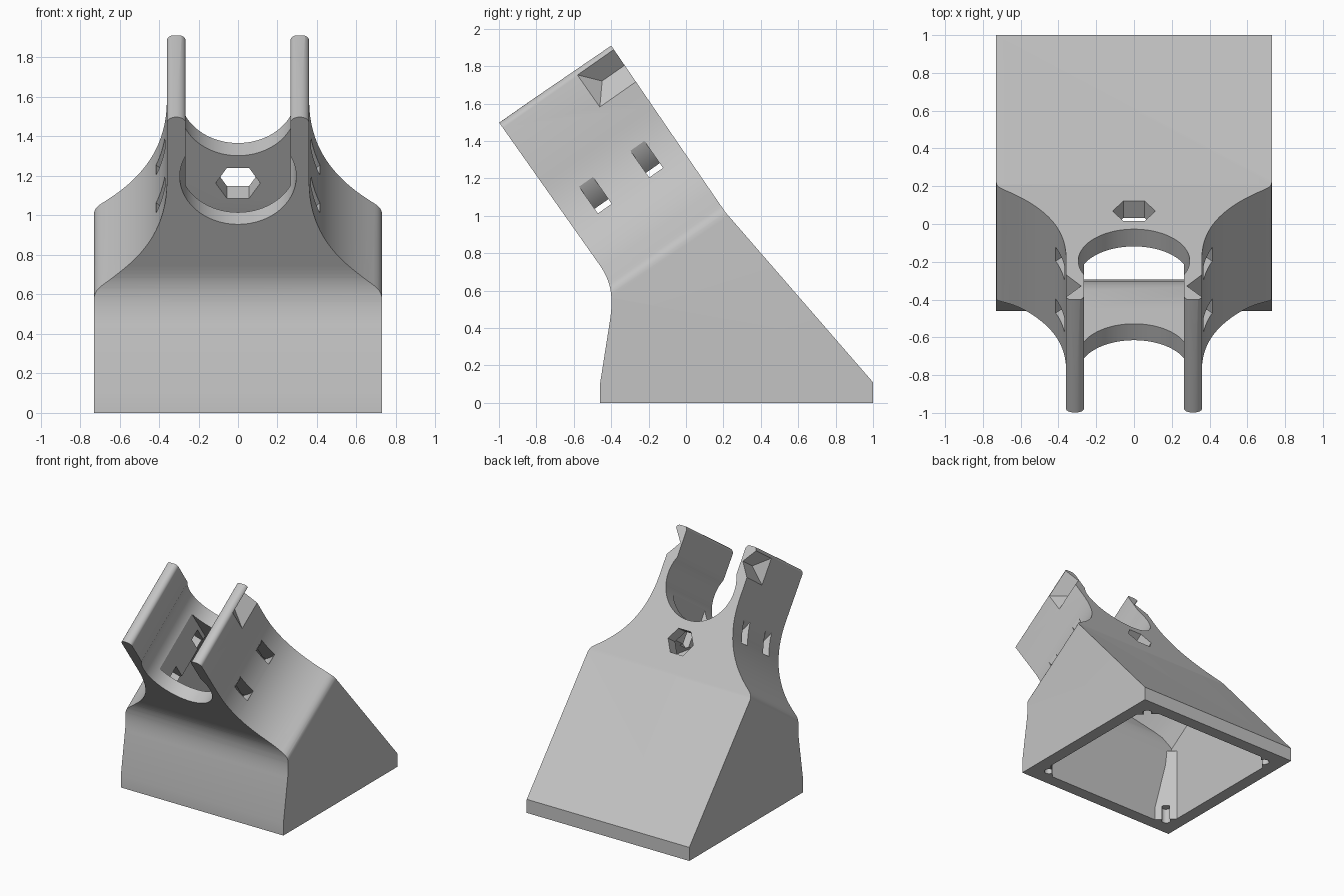
import bpy, bmesh, math
from mathutils import Vector
from mathutils.geometry import interpolate_bezier

cube = bpy.data.objects.get("Cube")
if cube:
    bpy.data.objects.remove(cube, do_unlink=True)

TILT = math.radians(35)
C, S = math.cos(TILT), math.sin(TILT)


# Coordinate frames: side outline, tilted clip section, plan
def side(p, h):
    return (h, p[0], p[1])


def clip(p, h):
    return (p[0], C * h - S * p[1], S * h + C * p[1])


def plan(p, h):
    return (p[0], p[1], h)


def finish(name, bm):
    bmesh.ops.recalc_face_normals(bm, faces=bm.faces)
    mesh = bpy.data.meshes.new(name)
    bm.to_mesh(mesh)
    bm.free()
    ob = bpy.data.objects.new(name, mesh)
    bpy.context.collection.objects.link(ob)
    return ob


def prism(name, pts, frame, lo, hi):
    bm = bmesh.new()
    a = [bm.verts.new(frame(p, lo)) for p in pts]
    b = [bm.verts.new(frame(p, hi)) for p in pts]
    bm.faces.new(a)
    bm.faces.new(b)
    for i in range(len(pts)):
        j = (i + 1) % len(pts)
        bm.faces.new((a[i], a[j], b[j], b[i]))
    return finish(name, bm)


def combine(target, other, operation):
    mod = target.modifiers.new("cut", 'BOOLEAN')
    mod.operation = operation
    mod.solver = 'EXACT'
    mod.object = other
    dg = bpy.context.evaluated_depsgraph_get()
    dg.update()
    mesh = bpy.data.meshes.new_from_object(target.evaluated_get(dg))
    target.modifiers.clear()
    target.data = mesh
    bpy.data.objects.remove(other, do_unlink=True)


def bezier(p, q, r, s, n):
    return [tuple(v) for v in interpolate_bezier(*[Vector(k) for k in (p, q, r, s)], n)]


def arc(cx, cy, rx, ry, start, end, n):
    out = []
    for i in range(n + 1):
        t = math.radians(start + (end - start) * i / n)
        out.append((cx + rx * math.cos(t), cy + ry * math.sin(t)))
    return out


def mirrored(half):
    return half + [(-x, u) for x, u in reversed(half) if abs(x) > 1e-5]


# Outer body: side outline crossed with the saddle-shaped clip section
neck = bezier((-0.46, 0.735), (-0.41, 0.66), (-0.385, 0.59), (-0.405, 0.45), 14)
outline = [(-0.46, 0), (1, 0), (1, 0.11), (0.21, 1.02), (-0.40, 1.91), (-1, 1.5)]
body = prism("angled_stand", outline + neck + [(-0.46, 0.1)], side, -0.73, 0.73)

BORE = 1.43
half = [(0.73, -1.5)]
half += bezier((0.73, 0.69), (0.73, 0.73), (0.715, 0.745), (0.69, 0.765), 6)
half += bezier((0.69, 0.765), (0.52, 0.89), (0.36, 1.07), (0.36, 1.40), 20)[1:]
half += arc(0.3125, 1.765, 0.0475, 0.035, 0, 180, 10)
half += arc(0, BORE, 0.295, 0.295, 26, -90, 28)
combine(body, prism("section", mirrored(half), clip, -1.2, 2.2), 'INTERSECT')

# Hollow interior, open below and between the two saddle rims
inner = [(-0.36, -0.1), (0.9, -0.1), (0.9, 0.073)]
inner += [clip((0, u), d)[1:] for u, d in ((0.70, 0.65), (1.5, 0.65), (1.5, 0.15), (0.78, 0.15))]
inner += [(-0.305, 0.66), (-0.295, 0.58), (-0.302, 0.48), (-0.36, 0.1)]
cavity = prism("cavity", inner, side, -0.63, 0.63)
hollow = [(0.63, -1.5), (0.63, 0.70), (0.5, 0.84), (0.265, 1.0), (0.265, 1.7)]
combine(cavity, prism("hollow", mirrored(hollow), clip, -1.2, 2.2), 'INTERSECT')

# Corner posts left standing in the hollow
corners = [(sx, y, sy) for sx in (-1, 1) for y, sy in ((-0.40, 1), (0.94, -1))]
for sx, y, sy in corners:
    x = sx * 0.67
    tri = [(x, y), (x - sx * 0.2, y), (x, y + sy * 0.2)]
    combine(cavity, prism("post", tri, plan, -0.5, 0.6), 'DIFFERENCE')
combine(body, cavity, 'DIFFERENCE')

# Screw holes in the corner posts
for sx, y, sy in corners:
    ring = arc(sx * 0.585, y + sy * 0.085, 0.036, 0.036, 0, 337.5, 15)
    combine(body, prism("screw_hole", ring, plan, -0.1, 0.12), 'DIFFERENCE')

# Hexagonal opening in the back wall
hexagon = arc(0, 0.965, 0.113, 0.108, 0, 300, 5)
combine(body, prism("hex_hole", hexagon, clip, 0.58, 1.0), 'DIFFERENCE')

# Curved strap slots through both flanks
for d in (0.24, 0.575):
    band = arc(0, BORE, 0.53, 0.53, -18, -162, 28) + arc(0, BORE, 0.40, 0.40, -162, -18, 28)
    combine(body, prism("strap_slot", band, clip, d - 0.045, d + 0.045), 'DIFFERENCE')

# Wedge notches at the outer back edge of each arm
for sx in (-1, 1):
    bm = bmesh.new()
    for x, u, d in ((0.36, 1.56, 0.53), (0.36, 1.77, 0.53), (0.28, 1.667, 0.62)):
        for depth in (d, 0.9):
            bm.verts.new(clip((sx * x, u), depth))
            if x > 0.3:
                bm.verts.new(clip((sx * 0.4, u), depth))
    bmesh.ops.convex_hull(bm, input=bm.verts)
    combine(body, finish("notch", bm), 'DIFFERENCE')

# Single grey material and shading
grey = bpy.data.materials.new("plain_grey")
color = (0.55, 0.55, 0.55, 1)
grey.use_nodes = True
grey.diffuse_color = color
grey.node_tree.nodes["Principled BSDF"].inputs["Base Color"].default_value = color
body.data.materials.clear()
body.data.materials.append(grey)
for poly in body.data.polygons:
    poly.material_index = 0

bpy.ops.object.select_all(action='DESELECT')
body.select_set(True)
bpy.context.view_layer.objects.active = body
bpy.ops.object.shade_smooth_by_angle(angle=math.radians(25))
